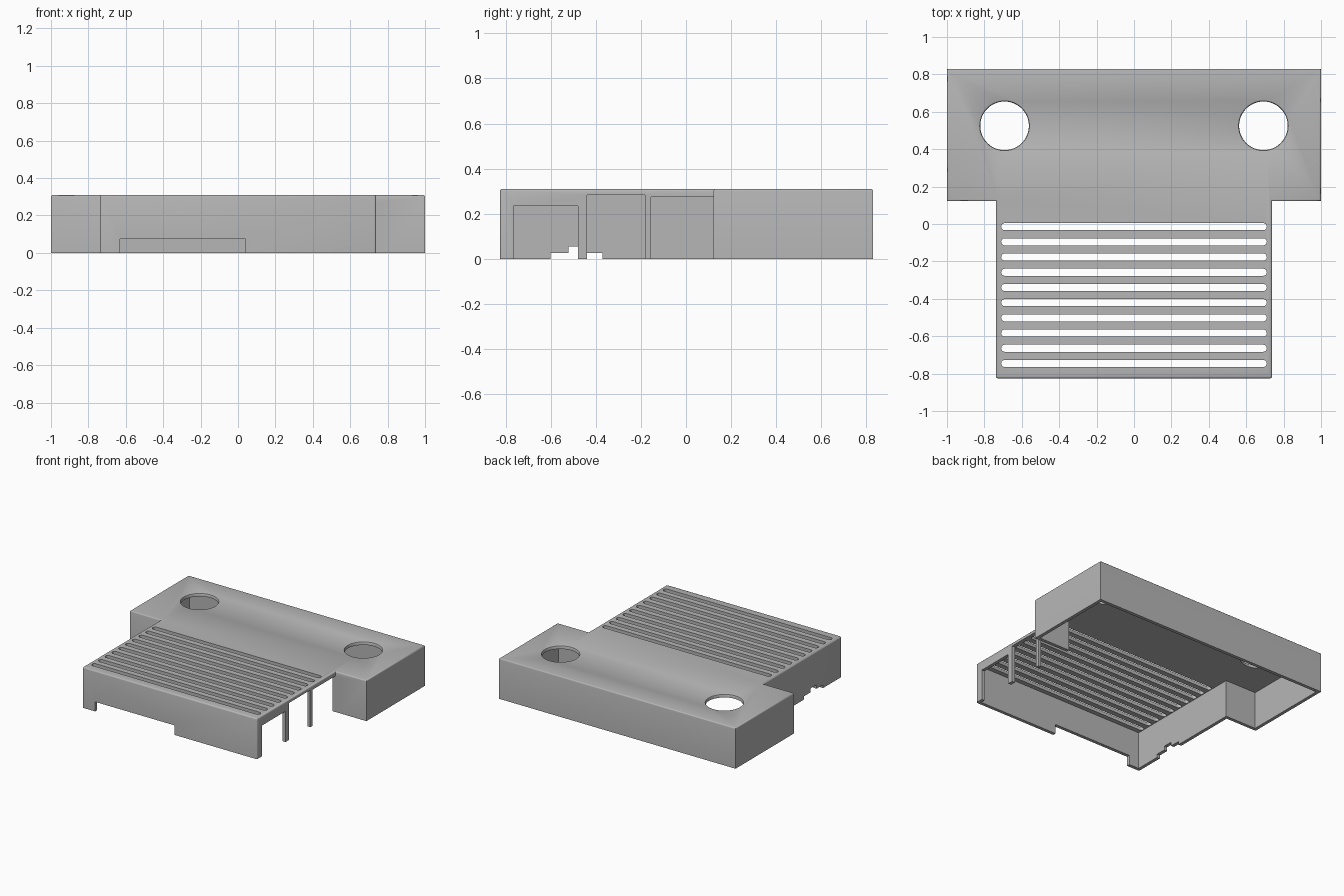
import bpy, bmesh, math
from mathutils import Vector

if "Cube" in bpy.data.objects:
    bpy.data.objects.remove(bpy.data.objects["Cube"])

H, WALL, ROOF = 0.31, 0.025, 0.025      # cover height, wall and roof thickness

grey = bpy.data.materials.new("plain_grey")
grey.diffuse_color = (0.47, 0.47, 0.47, 1)
grey.use_nodes = True
grey.node_tree.nodes["Principled BSDF"].inputs["Base Color"].default_value = grey.diffuse_color


def prism(bm, points, axis, lo, hi):
    """Extrude a 2D outline along x, y or z; return the new faces."""
    def place(a, b, t):
        return {"x": (t, a, b), "y": (a, t, b), "z": (a, b, t)}[axis]
    ends = [[bm.verts.new(place(a, b, t)) for a, b in points] for t in (lo, hi)]
    n = len(points)
    faces = [bm.faces.new(ends[0]), bm.faces.new(ends[1])]
    for i in range(n):
        j = (i + 1) % n
        faces.append(bm.faces.new((ends[0][i], ends[0][j], ends[1][j], ends[1][i])))
    bmesh.ops.recalc_face_normals(bm, faces=faces)


def rect(a0, a1, b0, b1):
    return [(a0, b0), (a1, b0), (a1, b1), (a0, b1)]


def tee(inset):
    """T-shaped plan: wide rear body and narrower front section."""
    n, w = 0.738 - inset, 1 - inset
    f, s, b = -0.825 + inset, 0.122 + inset, 0.83 - inset
    half = [(n, f), (n, s), (w, s), (w, b)]
    return half + [(-x, y) for x, y in reversed(half)]


def to_object(bm, name):
    mesh = bpy.data.meshes.new(name)
    bm.to_mesh(mesh)
    bm.free()
    obj = bpy.data.objects.new(name, mesh)
    bpy.context.collection.objects.link(obj)
    return obj


def cut(target, cutter):
    cutter.hide_render = True
    mod = target.modifiers.new("cut", "BOOLEAN")
    mod.operation, mod.solver, mod.object = "DIFFERENCE", "EXACT", cutter
    bpy.context.view_layer.objects.active = target
    bpy.ops.object.modifier_apply(modifier=mod.name)
    bpy.data.objects.remove(cutter)


# Outer body with softened top rim and front corners
bm = bmesh.new()
prism(bm, tee(0), "z", 0, H)
rim = []
for e in bm.edges:
    a, b = e.verts[0].co, e.verts[1].co
    if min(a.z, b.z) > H - 0.01:
        rim.append(e)
    elif abs(a.z - b.z) > 0.1 and a.y < 0:
        rim.append(e)
bmesh.ops.bevel(bm, geom=rim, offset=0.01, segments=3, profile=0.5, affect="EDGES")
cover = to_object(bm, "cover")
cover.data.materials.append(grey)

# Hollow underside
bm = bmesh.new()
prism(bm, tee(WALL), "z", -0.1, H - ROOF)
cut(cover, to_object(bm, "cavity_cutter"))

bm = bmesh.new()

# Ten rounded ventilation slots
r = 0.019
for i in range(10):
    y = -0.014 - i * 0.0813
    outline = []
    for side, start in ((1, -90), (-1, 90)):
        for k in range(9):
            a = math.radians(start + k * 22.5)
            outline.append((side * (0.71 - r) + r * math.cos(a), y + r * math.sin(a)))
    prism(bm, outline, "z", H - 0.06, H + 0.05)

# Round holes with a softened lip
N = 48
for cx in (-0.692, 0.692):
    rings = []
    for rad, z in ((0.13, H - 0.06), (0.13, H - 0.01), (0.133, H - 0.003),
                   (0.14, H), (0.14, H + 0.05)):
        rings.append([bm.verts.new((cx + rad * math.cos(2 * math.pi * k / N),
                                    0.525 + rad * math.sin(2 * math.pi * k / N), z))
                      for k in range(N)])
    faces = [bm.faces.new(rings[0]), bm.faces.new(rings[-1])]
    for lo, hi in zip(rings, rings[1:]):
        for k in range(N):
            j = (k + 1) % N
            faces.append(bm.faces.new((lo[k], lo[j], hi[j], hi[k])))
    bmesh.ops.recalc_face_normals(bm, faces=faces)

# Three connector openings in the right wall
for y0, y1, top in ((-0.765, -0.48, 0.235), (-0.438, -0.182, 0.283), (-0.155, 0.122, 0.275)):
    prism(bm, rect(y0, y1, -0.1, top), "x", 0.7115, 0.78)

# Stepped notch in the left wall
notch = [(-0.6, -0.1), (-0.6, 0.025), (-0.522, 0.025), (-0.522, 0.055),
         (-0.448, 0.055), (-0.448, 0.025), (-0.37, 0.025), (-0.37, -0.1)]
prism(bm, notch, "x", -0.78, -0.705)

# Low opening in the front wall
prism(bm, rect(-0.63, 0.04, -0.1, 0.073), "y", -0.87, -0.79)
cut(cover, to_object(bm, "opening_cutter"))

bpy.ops.object.select_all(action="DESELECT")
cover.select_set(True)
bpy.context.view_layer.objects.active = cover
bpy.ops.object.shade_smooth_by_angle(angle=math.radians(35))
